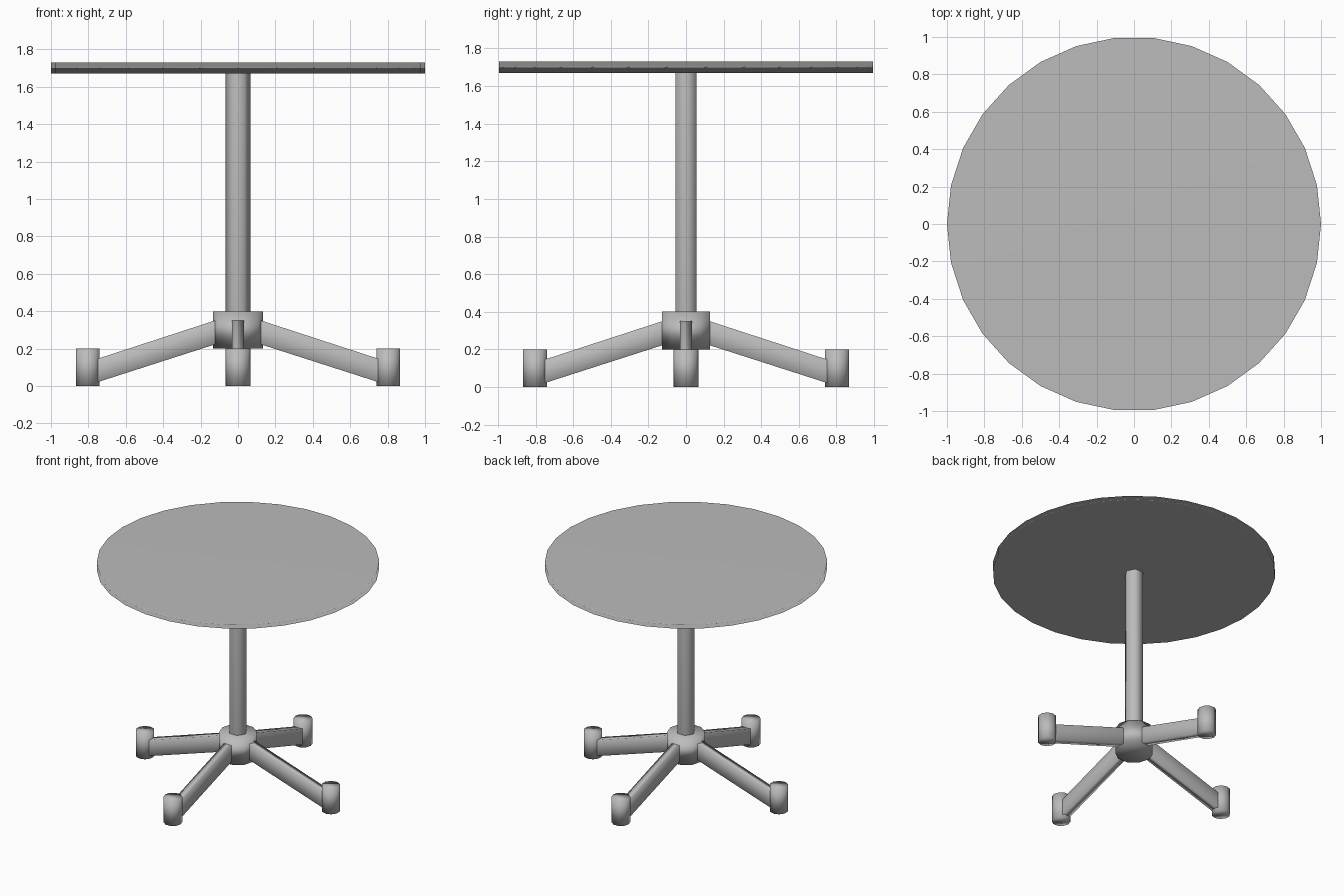
import bpy, bmesh, math
from mathutils import Matrix

if "Cube" in bpy.data.objects:
    bpy.data.objects.remove(bpy.data.objects["Cube"])

grey = bpy.data.materials.new("plain_grey")
grey.diffuse_color = (0.5, 0.5, 0.5, 1)
grey.use_nodes = True
grey.node_tree.nodes["Principled BSDF"].inputs["Base Color"].default_value = grey.diffuse_color


def finish(name, bm):
    """Turn a bmesh into a smooth-shaded grey object."""
    bmesh.ops.recalc_face_normals(bm, faces=bm.faces)
    for f in bm.faces:
        f.smooth = True
    mesh = bpy.data.meshes.new(name)
    bm.to_mesh(mesh)
    bm.free()
    mesh.materials.append(grey)
    obj = bpy.data.objects.new(name, mesh)
    bpy.context.collection.objects.link(obj)
    # large faces dominate the smoothed normals
    mod = obj.modifiers.new("weighted_normals", 'WEIGHTED_NORMAL')
    mod.mode = 'FACE_AREA'
    mod.weight = 50
    return obj


def cylinder(name, sides, radius, z0, z1, turn=0.0, x=0.0, spin=0.0):
    """Upright prism; turn sets the first corner, spin carries it round z."""
    bm = bmesh.new()
    ring = []
    for i in range(sides):
        a = turn + 2 * math.pi * i / sides
        ring.append(bm.verts.new((x + radius * math.cos(a), radius * math.sin(a), z0)))
    base = bm.faces.new(ring)
    ext = bmesh.ops.extrude_face_region(bm, geom=[base])["geom"]
    bmesh.ops.translate(bm, vec=(0, 0, z1 - z0),
                        verts=[v for v in ext if isinstance(v, bmesh.types.BMVert)])
    bm.transform(Matrix.Rotation(spin, 4, 'Z'))
    return finish(name, bm)


def arm(name, spin):
    """Sloping flat bar from hub to foot."""
    w = 0.032
    profile = [(0.10, 0.23), (0.76, 0.018), (0.76, 0.143), (0.10, 0.358)]
    bm = bmesh.new()
    side = bm.faces.new([bm.verts.new((x, -w, z)) for x, z in profile])
    ext = bmesh.ops.extrude_face_region(bm, geom=[side])["geom"]
    bmesh.ops.translate(bm, vec=(0, 2 * w, 0),
                        verts=[v for v in ext if isinstance(v, bmesh.types.BMVert)])
    bm.transform(Matrix.Rotation(spin, 4, 'Z'))
    return finish(name, bm)


# Round top, column and hub
cylinder("table_top", 30, 1.0, 1.67, 1.73)
cylinder("column", 6, 0.066, 0.38, 1.68)
cylinder("hub", 10, 0.133, 0.20, 0.40)

# Four arms, each ending in an upright foot
for i, label in enumerate(("right", "back", "left", "front")):
    spin = i * math.pi / 2
    arm(label + "_arm", spin)
    cylinder(label + "_foot", 10, 0.066, 0.0, 0.20, turn=math.pi / 10 * 5, x=0.803, spin=spin)
